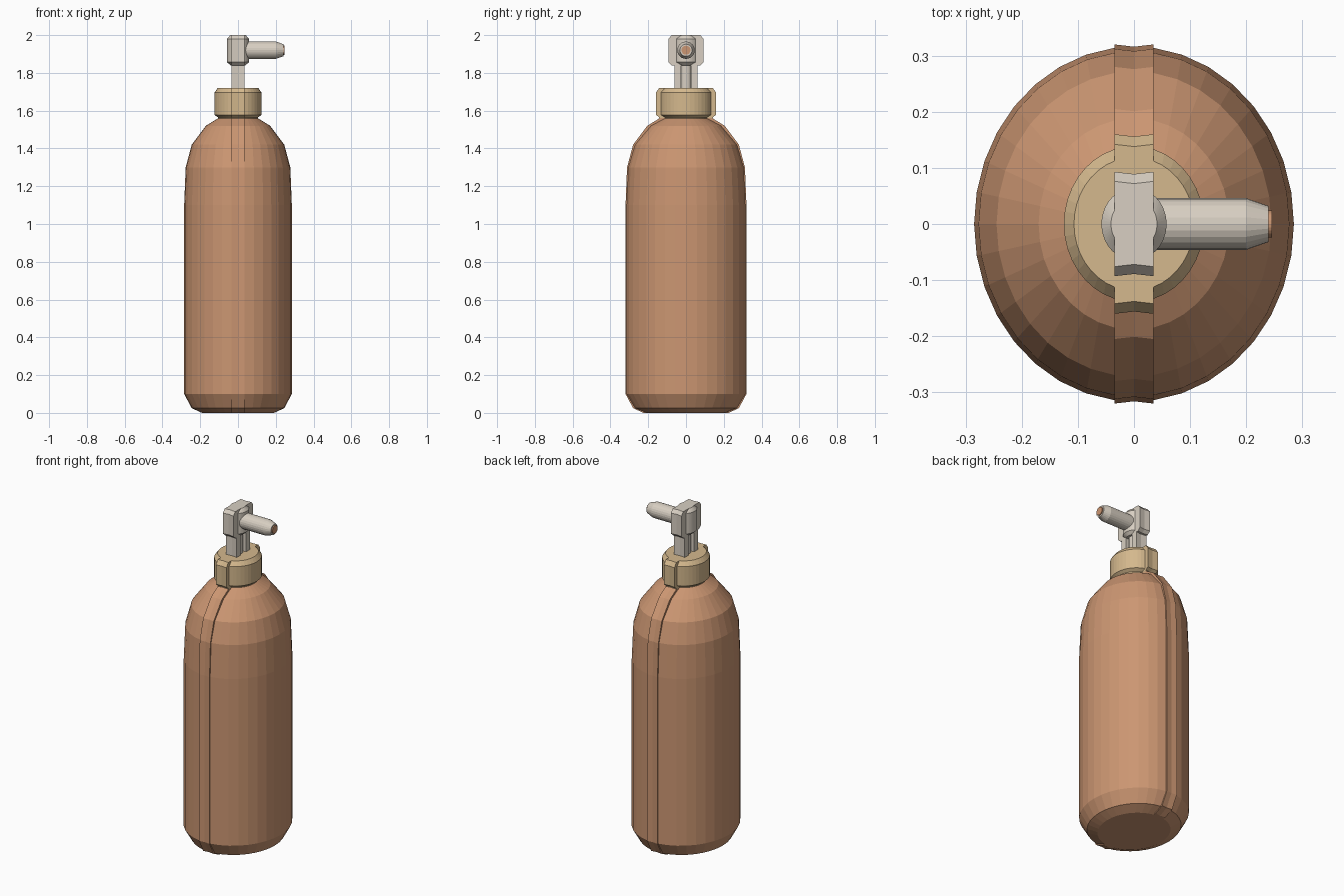
import bpy
import bmesh
from math import acos, cos, sin, pi

cube = bpy.data.objects.get("Cube")
if cube:
    bpy.data.objects.remove(cube, do_unlink=True)

RIDGE = 0.035      # half width of the seam ridge, and how far it stands out
STRETCH = 1.11     # depth of the oval relative to its width
ARC = 16           # segments on each side of the seam


def material(name, r, g, b):
    m = bpy.data.materials.new(name)
    m.use_nodes = True
    m.diffuse_color = (r, g, b, 1)
    m.node_tree.nodes["Principled BSDF"].inputs["Base Color"].default_value = (r, g, b, 1)
    return m


terracotta = material("terracotta", 0.60, 0.305, 0.168)
sand = material("sand", 0.66, 0.48, 0.267)
pale_grey = material("pale grey", 0.686, 0.624, 0.54)


def loft(name, rings, mat):
    """Skin a list of closed rings and cap both ends."""
    bm = bmesh.new()
    rows = [[bm.verts.new(p) for p in ring] for ring in rings]
    n = len(rows[0])
    for low, high in zip(rows, rows[1:]):
        for i in range(n):
            j = (i + 1) % n
            bm.faces.new((low[i], low[j], high[j], high[i]))
    bm.faces.new(rows[0][::-1])
    bm.faces.new(rows[-1])
    bmesh.ops.recalc_face_normals(bm, faces=bm.faces)
    mesh = bpy.data.meshes.new(name)
    bm.to_mesh(mesh)
    bm.free()
    mesh.materials.append(mat)
    ob = bpy.data.objects.new(name, mesh)
    bpy.context.collection.objects.link(ob)
    return ob


def seamed_ring(r, z):
    """Oval outline with a notched ridge at front and back."""
    half = acos(RIDGE / r) if r > RIDGE else 1.1
    side = []
    for i in range(ARC + 1):
        t = half * (2 * i / ARC - 1)
        side.append((r * cos(t), STRETCH * r * sin(t)))
    if r <= RIDGE:
        y = side[-1][1]
        side = [(RIDGE, -y)] + side + [(RIDGE, y)]
    edge = r + RIDGE
    side = [(RIDGE, -edge)] + side + [(RIDGE, edge), (0, edge - 0.004)]
    outline = side + [(-x, -y) for x, y in side]
    return [(x, y, z) for x, y in outline]


def seamed_part(name, profile, mat):
    return loft(name, [seamed_ring(r, z) for r, z in profile], mat)


def round_part(name, profile, mat, z, sides=24):
    """Round part lying along x, from (x, radius) pairs."""
    turns = [2 * pi * i / sides for i in range(sides)]
    return loft(name, [[(x, r * cos(a), z + r * sin(a)) for a in turns]
                       for x, r in profile], mat)


# Bottle with rounded base and shoulder
seamed_part("bottle_body", [(0.19, 0), (0.245, 0.025), (0.285, 0.1), (0.285, 1.1),
                            (0.277, 1.3), (0.245, 1.42), (0.17, 1.52), (0.105, 1.56)],
            terracotta)

# Screw collar
seamed_part("collar", [(0.105, 1.55), (0.107, 1.565), (0.125, 1.578),
                       (0.125, 1.695), (0.107, 1.72)], sand)

# Pump stem and head
seamed_part("pump_stem", [(0.027, 1.71), (0.027, 1.845)], pale_grey)
seamed_part("pump_head", [(0.04, 1.84), (0.058, 1.857), (0.058, 1.98), (0.041, 2.0)],
            pale_grey)

# Spout and its outlet
round_part("spout", [(0.0, 0.046), (0.2, 0.046), (0.24, 0.032)], pale_grey, 1.92)
round_part("spout_outlet", [(0.23, 0.024), (0.246, 0.024)], terracotta, 1.92)
